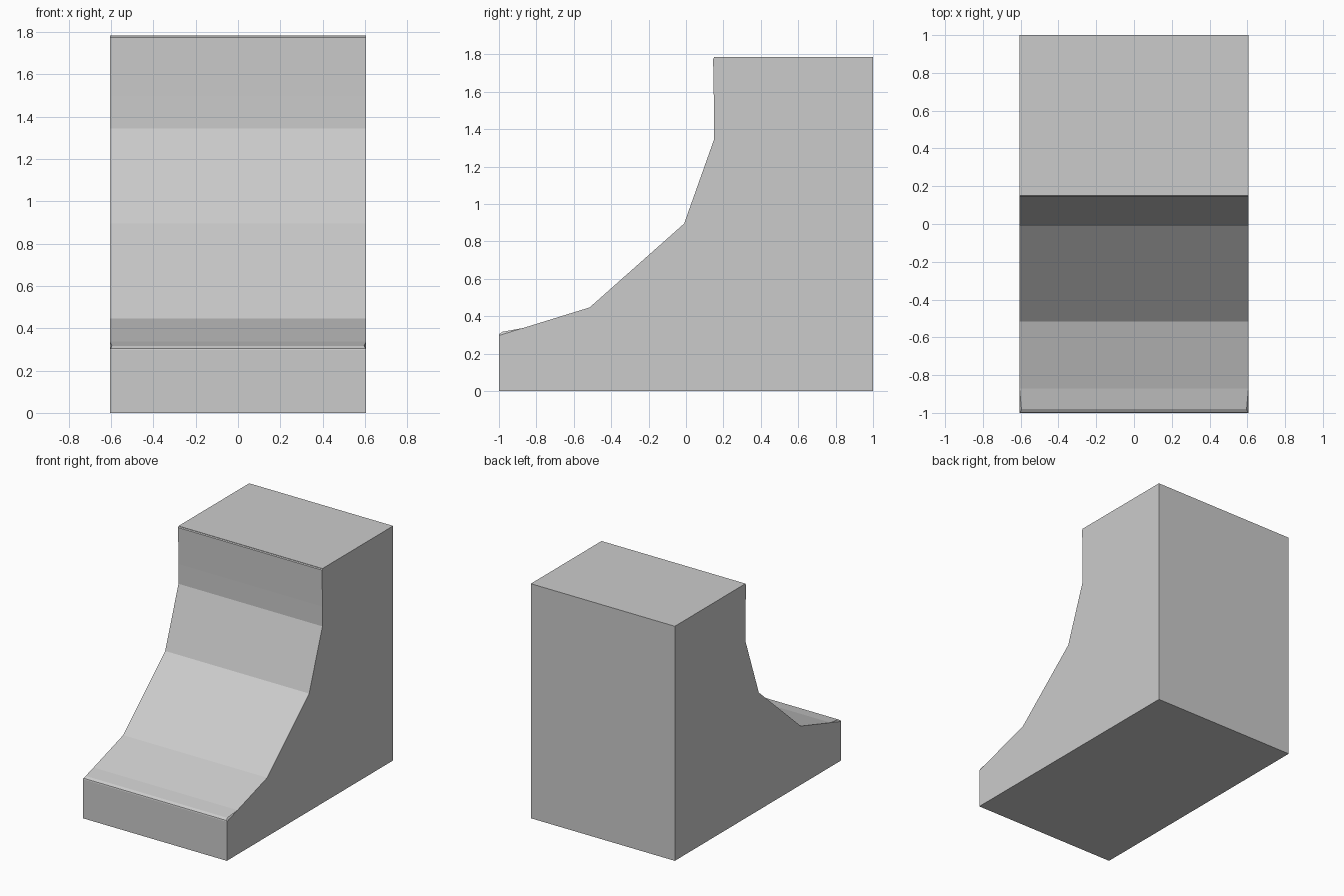
import bpy, bmesh

if "Cube" in bpy.data.objects:
    bpy.data.objects.remove(bpy.data.objects["Cube"])


def extrude_profile(name, profile, half_width, inset=None):
    """Extrude a (y, z) profile across x; inset narrows the given point indices."""
    inset = inset or {}
    bm = bmesh.new()
    sides = []
    for s in (-1, 1):
        sides.append([bm.verts.new((s * (half_width - inset.get(i, 0)), y, z))
                      for i, (y, z) in enumerate(profile)])
    left, right = sides
    bm.faces.new(left)
    bm.faces.new(right[::-1])
    n = len(profile)
    for i in range(n):
        j = (i + 1) % n
        bm.faces.new((left[i], right[i], right[j], left[j]))
    bmesh.ops.recalc_face_normals(bm, faces=bm.faces)
    mesh = bpy.data.meshes.new(name)
    bm.to_mesh(mesh)
    bm.free()
    obj = bpy.data.objects.new(name, mesh)
    bpy.context.collection.objects.link(obj)
    return obj


# Solid ramp body with a faceted concave slope
extrude_profile("ramp_body", [
    (-1, 0), (1, 0), (1, 1.785), (0.15, 1.785), (0.15, 1.345),
    (-0.01, 0.895), (-0.515, 0.447), (-1, 0.297)], 0.606)

# Thin entry plate at the foot of the slope, tapered at its raised edge
extrude_profile("entry_lip", [
    (-1, 0.297), (-0.87, 0.337), (-0.98, 0.317), (-0.998, 0.305)],
    0.606, {2: 0.01, 3: 0.004})

# Thin edge plate under the top deck
extrude_profile("deck_edge_plate", [
    (0.15, 1.495), (0.15, 1.782), (0.145, 1.775)], 0.606)
